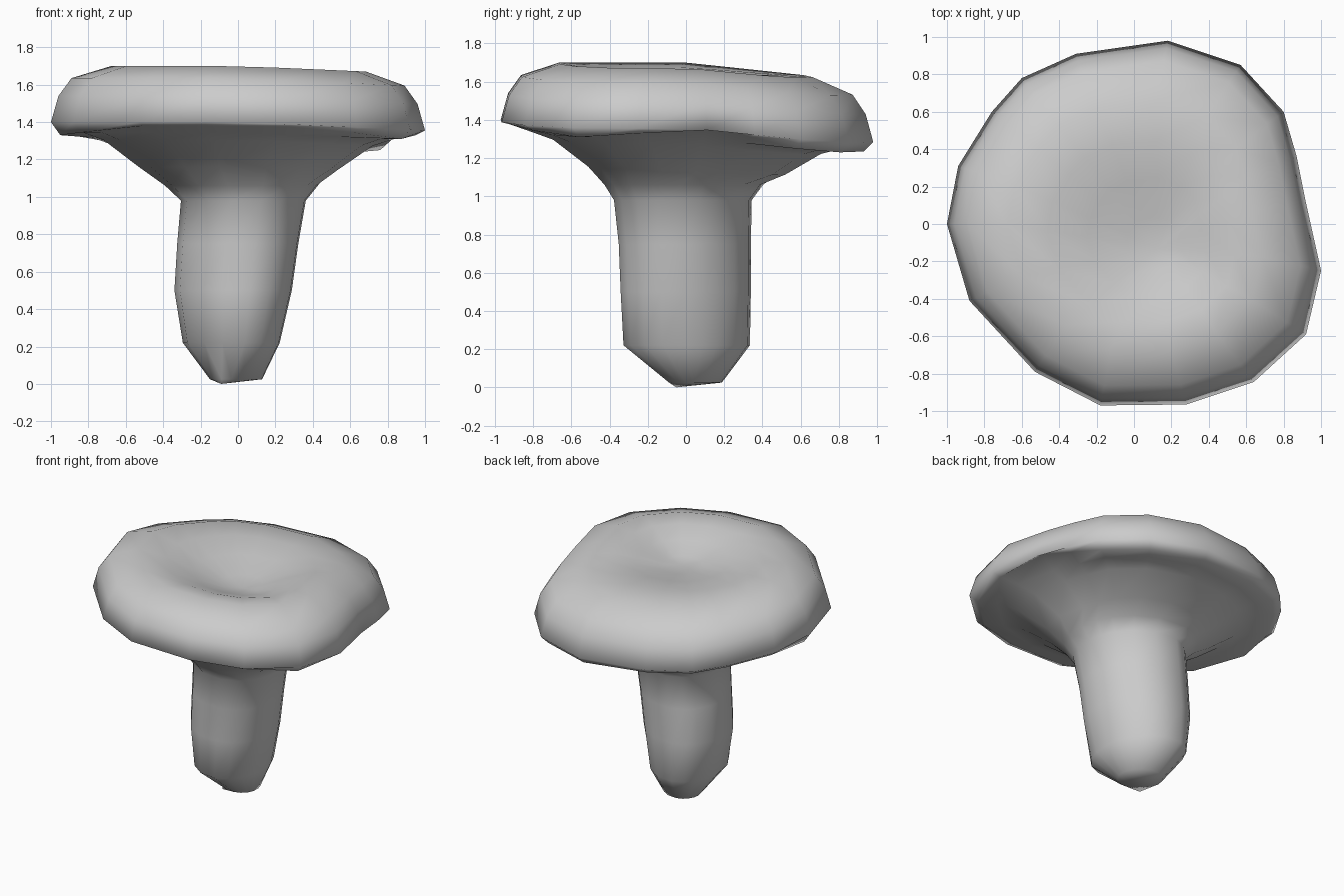
import bpy, bmesh, math

cube = bpy.data.objects.get("Cube")
if cube:
    bpy.data.objects.remove(cube, do_unlink=True)

grey = bpy.data.materials.new("mid_grey")
grey.use_nodes = True
grey.diffuse_color = (0.6, 0.6, 0.6, 1)
grey.node_tree.nodes["Principled BSDF"].inputs["Base Color"].default_value = (0.6, 0.6, 0.6, 1)

# Uneven cap outline seen from above, starting at +x
outline = [(.92, .11), (.87, .36), (.8, .6), (.57, .85), (.18, .98), (-.31, .91),
           (-.6, .78), (-.76, .6), (-.94, .31), (-1, 0), (-.88, -.41), (-.53, -.79),
           (-.18, -.97), (.28, -.965), (.64, -.845), (.92, -.59), (1, -.25)]
SEG = len(outline)

# Height of the wavy lower lip at each outline point
lip_heights = [1.38, 1.31, 1.25, 1.23, 1.235, 1.26, 1.28, 1.3, 1.33,
               1.33, 1.345, 1.38, 1.38, 1.375, 1.345, 1.31, 1.33]

# Gills below the lip and cap above it: (scale, height)
gill_profile = [(.53, 1.16), (.72, 1.305), (.83, 1.345)]
cap_profile = [(1.0, 1.4), (.96, 1.54), (.89, 1.635), (.68, 1.7),
               (.5, 1.675), (.32, 1.62), (.14, 1.565)]

# Stem rings: (height, centre x, centre y, radius x, radius y)
stem_rings = [(.025, -.01, .05, .14, .14), (.22, -.035, .005, .26, .335),
              (.5, -.025, .0, .315, .345), (.75, .0, -.005, .325, .35),
              (.98, .03, -.015, .335, .365), (1.06, .02, -.01, .41, .42)]


def cap_ring(scale, height):
    # the hollow sits slightly off centre; the cap droops to the back and left
    shift = .18 * max(0, .7 - scale) if height > 1.5 else 0
    points = []
    for ox, oy in outline:
        x, y = scale * ox + shift, scale * oy - shift
        sag = .11 * max(0, y) + .045 * max(0, x)
        points.append((x, y, height - sag * min(1, scale / .7)))
    return points


def lip_ring(scale):
    return [(scale * x, scale * y, z) for (x, y), z in zip(outline, lip_heights)]


def stem_ring(z, cx, cy, rx, ry):
    # slightly skewed oval
    angles = [math.atan2(y, x) for x, y in outline]
    return [(cx + rx * math.cos(a), cy + ry * math.sin(a - .15), z) for a in angles]


# Mushroom skin, from foot to hollow
bm = bmesh.new()
loops = ([stem_ring(*s) for s in stem_rings] + [cap_ring(*g) for g in gill_profile]
         + [lip_ring(.95)] + [cap_ring(*c) for c in cap_profile])
rings = [[bm.verts.new(p) for p in loop] for loop in loops]
for low, high in zip(rings, rings[1:]):
    for i in range(SEG):
        j = (i + 1) % SEG
        bm.faces.new((low[i], low[j], high[j], high[i]))

# Close the foot and the hollow
foot = bm.verts.new((-.09, -.05, 0))
hollow = bm.verts.new((.13, -.13, 1.55))
for i in range(SEG):
    j = (i + 1) % SEG
    bm.faces.new((rings[0][j], rings[0][i], foot))
    bm.faces.new((rings[-1][i], rings[-1][j], hollow))
bmesh.ops.recalc_face_normals(bm, faces=bm.faces)

mesh = bpy.data.meshes.new("mushroom")
bm.to_mesh(mesh)
bm.free()
mesh.materials.append(grey)
mushroom = bpy.data.objects.new("mushroom", mesh)
bpy.context.collection.objects.link(mushroom)
mesh.shade_smooth()
